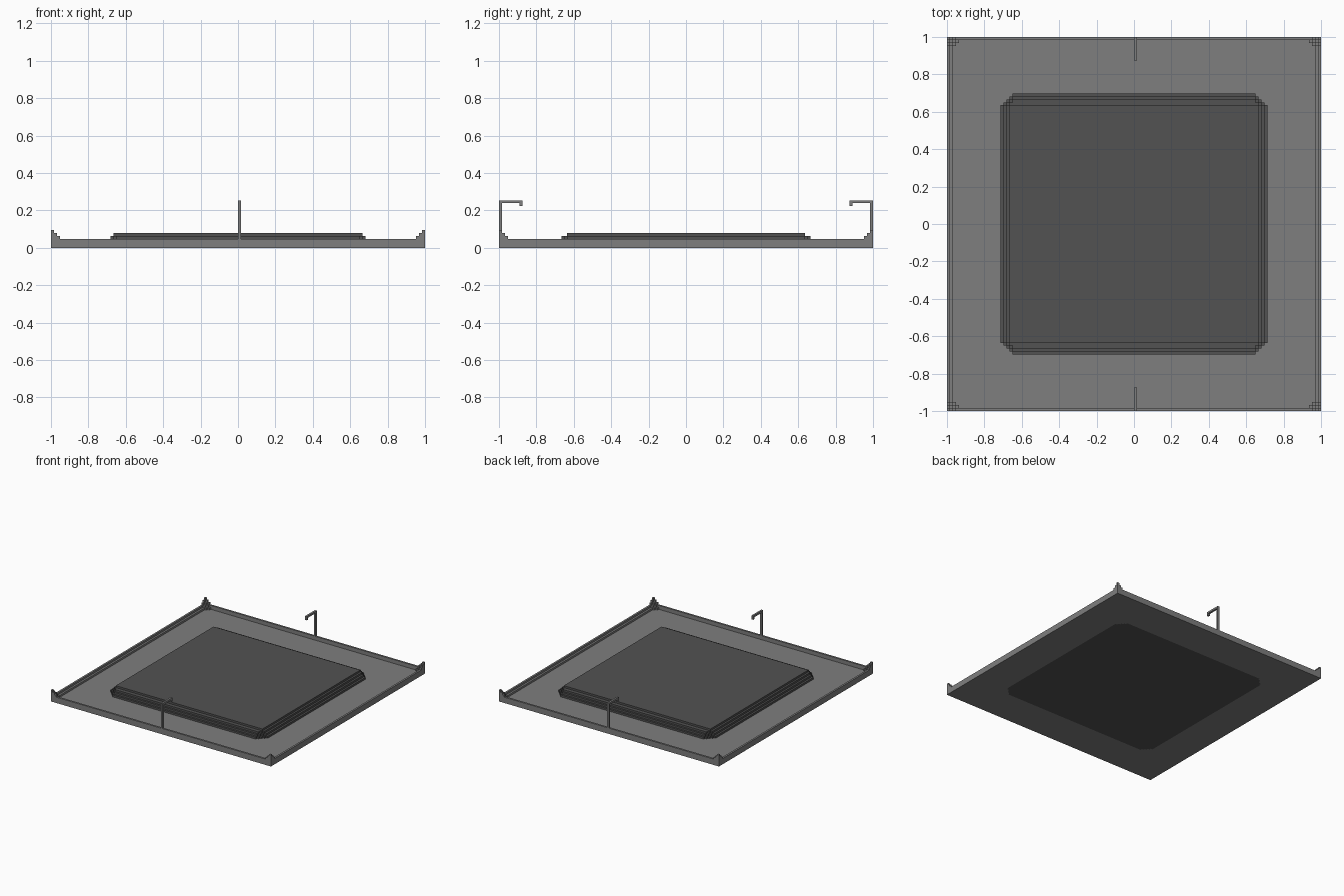
import bpy
import bmesh

if "Cube" in bpy.data.objects:
    bpy.data.objects.remove(bpy.data.objects["Cube"], do_unlink=True)

V = 1 / 63          # size of one block
EDGE = 63           # half width of the tile in blocks


def material(name, value):
    m = bpy.data.materials.new(name)
    m.use_nodes = True
    col = (value, value, value, 1)
    m.diffuse_color = col
    m.node_tree.nodes["Principled BSDF"].inputs["Base Color"].default_value = col
    return m


light_grey = material("light grey", 0.21)
dark_grey = material("dark grey", 0.085)


def prism(name, points, depth, mat, mirror=(True, True)):
    """Extrude an outline of block coordinates by depth, then mirror it."""
    bm = bmesh.new()
    face = bm.faces.new([bm.verts.new([c * V for c in p]) for p in points])
    new = bmesh.ops.extrude_face_region(bm, geom=[face])["geom"]
    bmesh.ops.translate(bm, verts=[g for g in new if isinstance(g, bmesh.types.BMVert)],
                        vec=[c * V for c in depth])
    bmesh.ops.recalc_face_normals(bm, faces=bm.faces)
    # open the sides that lie on a mirror plane
    inner = [f for f in bm.faces for a in (0, 1)
             if mirror[a] and all(abs(v.co[a]) < 1e-6 for v in f.verts)]
    if inner:
        bmesh.ops.delete(bm, geom=inner, context='FACES')
    mesh = bpy.data.meshes.new(name)
    bm.to_mesh(mesh)
    bm.free()
    mesh.materials.append(mat)
    ob = bpy.data.objects.new(name, mesh)
    bpy.context.collection.objects.link(ob)
    mod = ob.modifiers.new("Mirror", 'MIRROR')
    mod.use_axis = (mirror[0], mirror[1], False)
    return ob


def slab(name, outline, z0, z1, mat):
    pts = []
    for p in outline:
        if not pts or p != pts[-1]:
            pts.append(p)
    return prism(name, [(x, y, z0) for x, y in pts], (0, 0, z1 - z0), mat)


def stepped_edge(hx, hy, cut):
    """Quarter outline from the y axis to the x axis with a stepped corner."""
    pts = [(0, hy), (hx - cut, hy)]
    for k in range(cut):
        pts += [(hx - cut + k, hy - k - 1), (hx - cut + k + 1, hy - k - 1)]
    return pts + [(hx, 0)]


# Floor with an opening shaped like the platform
slab("floor", stepped_edge(45, 44, 4) + [(EDGE, 0), (EDGE, EDGE), (0, EDGE)],
     0, 1, light_grey)

# Raised platform, stepping inward layer by layer
layers = [(45, 44, 4, 0, 2), (44, 43, 3, 2, 3), (43, 42, 2, 3, 4), (42, 40, 0, 4, 5)]
for i, (hx, hy, cut, z0, z1) in enumerate(layers):
    slab(f"platform_layer_{i + 1}", stepped_edge(hx, hy, cut) + [(0, 0)], z0, z1, dark_grey)

# Rim, two blocks wide on the left and right at the bottom
for name, inner_x, n, z in (("lower_rim", 61, 5, 1), ("upper_rim", 62, 4, 2)):
    pts = [(EDGE, 0), (EDGE, EDGE), (0, EDGE), (0, EDGE - 1)]
    for j in range(1, n):
        x = min(inner_x, EDGE - n + j)
        pts += [(x, EDGE - j), (x, EDGE - j - 1)]
    slab(name, pts + [(inner_x, 0)], z, z + 1, light_grey)

# Stepped corner peaks
for n in (3, 2, 1):
    pts = [(EDGE, EDGE)]
    for j in range(n):
        pts += [(EDGE - n + j, EDGE - j), (EDGE - n + j, EDGE - j - 1)]
    slab(f"corner_peak_{4 - n}", pts + [(EDGE, EDGE - n)], 6 - n, 7 - n, light_grey)

# Hooked posts at the front and back
hook = [(63, 3), (63, 16), (55, 16), (55, 14), (56, 14), (56, 15), (62, 15), (62, 3)]
prism("hooked_posts", [(0, y, z) for y, z in hook], (1, 0, 0), light_grey, (False, True))
